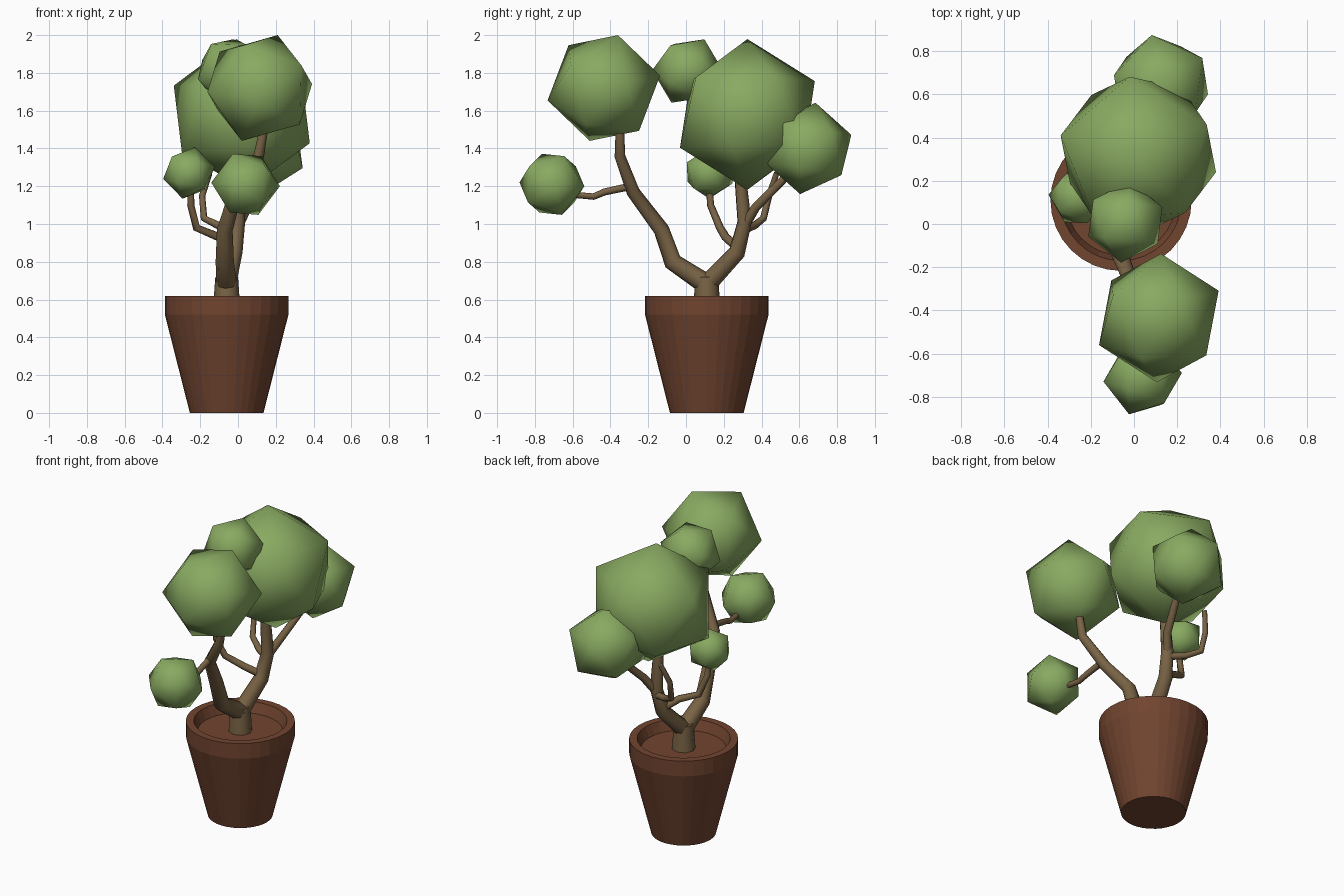
import bpy
import bmesh
import math
from mathutils import Matrix, Vector

cube = bpy.data.objects.get("Cube")
if cube:
    bpy.data.objects.remove(cube, do_unlink=True)


def material(name, rgb):
    mat = bpy.data.materials.new(name)
    mat.use_nodes = True
    mat.diffuse_color = (*rgb, 1)
    mat.node_tree.nodes["Principled BSDF"].inputs["Base Color"].default_value = (*rgb, 1)
    return mat


LEAF = material("leaf_green", (0.25, 0.40, 0.12))
BARK = material("bark_brown", (0.19, 0.125, 0.06))
CLAY = material("clay_brown", (0.165, 0.058, 0.029))


def add_mesh(name, bm, mat, location=(0, 0, 0)):
    mesh = bpy.data.meshes.new(name)
    bm.to_mesh(mesh)
    bm.free()
    mesh.materials.append(mat)
    obj = bpy.data.objects.new(name, mesh)
    obj.location = location
    bpy.context.collection.objects.link(obj)
    return obj


# Pot: a lathed profile with a straight rim and recessed soil
def lathe(name, profile, sides, mat, location):
    bm = bmesh.new()
    verts = [bm.verts.new((r, 0, z)) for r, z in profile]
    edges = [bm.edges.new(pair) for pair in zip(verts, verts[1:])]
    bmesh.ops.spin(bm, geom=verts + edges, cent=(0, 0, 0), axis=(0, 0, 1),
                   angle=math.tau, steps=sides)
    bmesh.ops.remove_doubles(bm, verts=bm.verts, dist=0.0005)
    bmesh.ops.recalc_face_normals(bm, faces=bm.faces)
    return add_mesh(name, bm, mat, location)


lathe("pot", [(0, 0), (0.195, 0), (0.327, 0.52), (0.327, 0.62),
              (0.28, 0.62), (0.255, 0.555), (0, 0.555)], 32, CLAY, (-0.06, 0.11, 0))


# Trunk and branches: tapered tubes along short paths
def branch(name, start_radius, end_radius, points):
    curve = bpy.data.curves.new(name, "CURVE")
    curve.dimensions = "3D"
    curve.bevel_depth = 1
    curve.bevel_resolution = 2
    curve.use_fill_caps = True
    spline = curve.splines.new("POLY")
    spline.points.add(len(points) - 1)
    for i, (point, co) in enumerate(zip(spline.points, points)):
        t = i / (len(points) - 1)
        point.co = (*co, 1)
        point.radius = start_radius + (end_radius - start_radius) * t
    curve.materials.append(BARK)
    obj = bpy.data.objects.new(name, curve)
    bpy.context.collection.objects.link(obj)
    bpy.ops.object.select_all(action="DESELECT")
    obj.select_set(True)
    bpy.context.view_layer.objects.active = obj
    bpy.ops.object.convert(target="MESH")
    bpy.ops.object.shade_smooth_by_angle(angle=math.radians(60))


branch("trunk", 0.072, 0.06, [(-0.06, 0.11, 0.54), (-0.06, 0.11, 0.64), (-0.06, 0.11, 0.72)])
branch("front_branch", 0.055, 0.022, [
    (-0.06, 0.11, 0.68), (-0.07, -0.07, 0.80), (-0.07, -0.13, 0.97),
    (-0.01, -0.28, 1.17), (0.11, -0.35, 1.36), (0.14, -0.35, 1.52)])
branch("back_branch", 0.052, 0.026, [
    (-0.06, 0.11, 0.68), (-0.02, 0.27, 0.85), (0, 0.31, 1.01),
    (0, 0.29, 1.22), (0.01, 0.30, 1.45)])
branch("front_twig", 0.02, 0.016, [
    (0, -0.29, 1.20), (0.01, -0.43, 1.17), (0.02, -0.49, 1.145), (0.03, -0.60, 1.155)])
branch("back_twig", 0.027, 0.02, [
    (0, 0.31, 0.99), (0.05, 0.37, 1.09), (0.10, 0.51, 1.23), (0.12, 0.61, 1.35)])
branch("side_twig", 0.025, 0.017, [
    (-0.02, 0.28, 0.87), (-0.10, 0.21, 0.93), (-0.22, 0.18, 0.98),
    (-0.25, 0.13, 1.10), (-0.25, 0.12, 1.26)])
branch("bare_twig", 0.023, 0.015, [
    (0, 0.31, 0.97), (-0.10, 0.36, 0.99), (-0.18, 0.41, 1.03),
    (-0.19, 0.44, 1.15), (-0.15, 0.48, 1.27)])


# Foliage: twenty-sided balls, turned so two corners point along given directions
def frame(a, b):
    x = Vector(a).normalized()
    z = x.cross(Vector(b)).normalized()
    return Matrix((x, z.cross(x), z)).transposed()


def foliage(name, centre, radius, corner, next_corner):
    bm = bmesh.new()
    bmesh.ops.create_icosphere(bm, subdivisions=1, radius=radius)
    bm.verts.ensure_lookup_table()
    first = bm.verts[0]
    second = first.link_edges[0].other_vert(first)
    turn = frame(corner, next_corner) @ frame(first.co, second.co).transposed()
    bmesh.ops.transform(bm, matrix=turn.to_4x4(), verts=bm.verts)
    for face in bm.faces:
        face.smooth = True
    add_mesh(name, bm, LEAF, centre)


foliage("front_foliage", (0.115, -0.435, 1.72), 0.305, (0.095, 0.075, 0.28), (0.275, 0.125, 0.02))
foliage("large_foliage", (0.02, 0.325, 1.58), 0.40, (-0.03, 0, 0.40), (-0.04, 0.345, 0.19))
foliage("back_foliage", (0.125, 0.645, 1.40), 0.245, (0, 0.04, 0.235), (-0.04, 0.22, 0.09))
foliage("low_front_foliage", (0.04, -0.71, 1.21), 0.183, (0.183, 0.02, -0.01), (0.075, 0.155, -0.01))
foliage("side_foliage", (-0.26, 0.125, 1.27), 0.14, (0.13, -0.01, 0.03), (0.06, 0, 0.14))
foliage("top_foliage", (-0.04, 0.01, 1.81), 0.19, (-0.10, -0.07, 0.14), (0.04, 0.11, 0.15))
